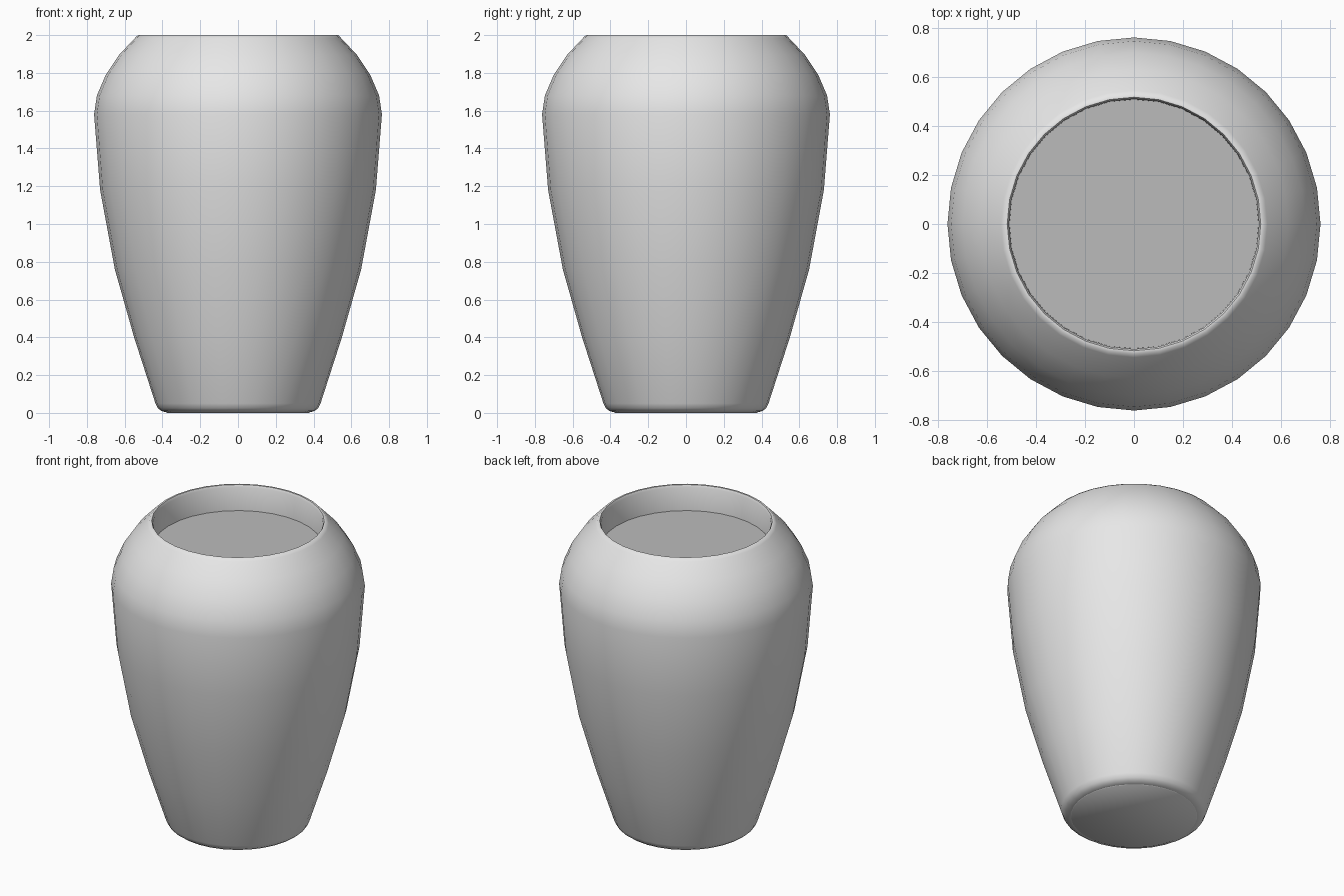
import bpy, bmesh, math

if "Cube" in bpy.data.objects:
    bpy.data.objects.remove(bpy.data.objects["Cube"])

SIDES = 32


def material(name, value):
    m = bpy.data.materials.new(name)
    m.diffuse_color = (value, value, value, 1)
    m.use_nodes = True
    m.node_tree.nodes["Principled BSDF"].inputs["Base Color"].default_value = m.diffuse_color
    return m


def lathe(name, profile, mat, angle):
    # revolve (radius, z) points around z; both ends are capped
    bm = bmesh.new()
    rings = [[bm.verts.new((r * math.cos(2 * math.pi * i / SIDES),
                            r * math.sin(2 * math.pi * i / SIDES), z))
              for i in range(SIDES)] for r, z in profile]
    for a, b in zip(rings, rings[1:]):
        for i in range(SIDES):
            j = (i + 1) % SIDES
            bm.faces.new((a[i], a[j], b[j], b[i]))
    bm.faces.new(rings[0][::-1])
    if len(rings) > 1:
        bm.faces.new(rings[-1])
    me = bpy.data.meshes.new(name)
    bm.to_mesh(me)
    bm.free()
    me.materials.append(mat)
    ob = bpy.data.objects.new(name, me)
    bpy.context.collection.objects.link(ob)
    bpy.ops.object.select_all(action='DESELECT')
    ob.select_set(True)
    bpy.context.view_layer.objects.active = ob
    bpy.ops.object.shade_smooth_by_angle(angle=math.radians(angle))
    return ob


glaze = material("pale grey glaze", 0.8)
fill = material("mid grey fill", 0.5)

# outer wall from foot to shoulder, over the rim and down to the recess
lathe("vase_body", [
    (0.38, 0.003), (0.405, 0.01), (0.425, 0.025), (0.437, 0.05),
    (0.55, 0.40), (0.652, 0.76), (0.73, 1.18), (0.762, 1.58),
    (0.747, 1.68), (0.70, 1.79), (0.63, 1.895), (0.545, 1.985),
    (0.53, 2.0), (0.518, 2.0), (0.511, 1.985), (0.509, 1.82)], glaze, 50)

# flat surface inside the mouth
surface = lathe("fill_surface", [(0.509, 1.83), (0.509, 1.832)], fill, 30)

# thin foot plate touching the ground
lathe("foot_plate", [(0.376, 0.0), (0.38, 0.004)], glaze, 60)
